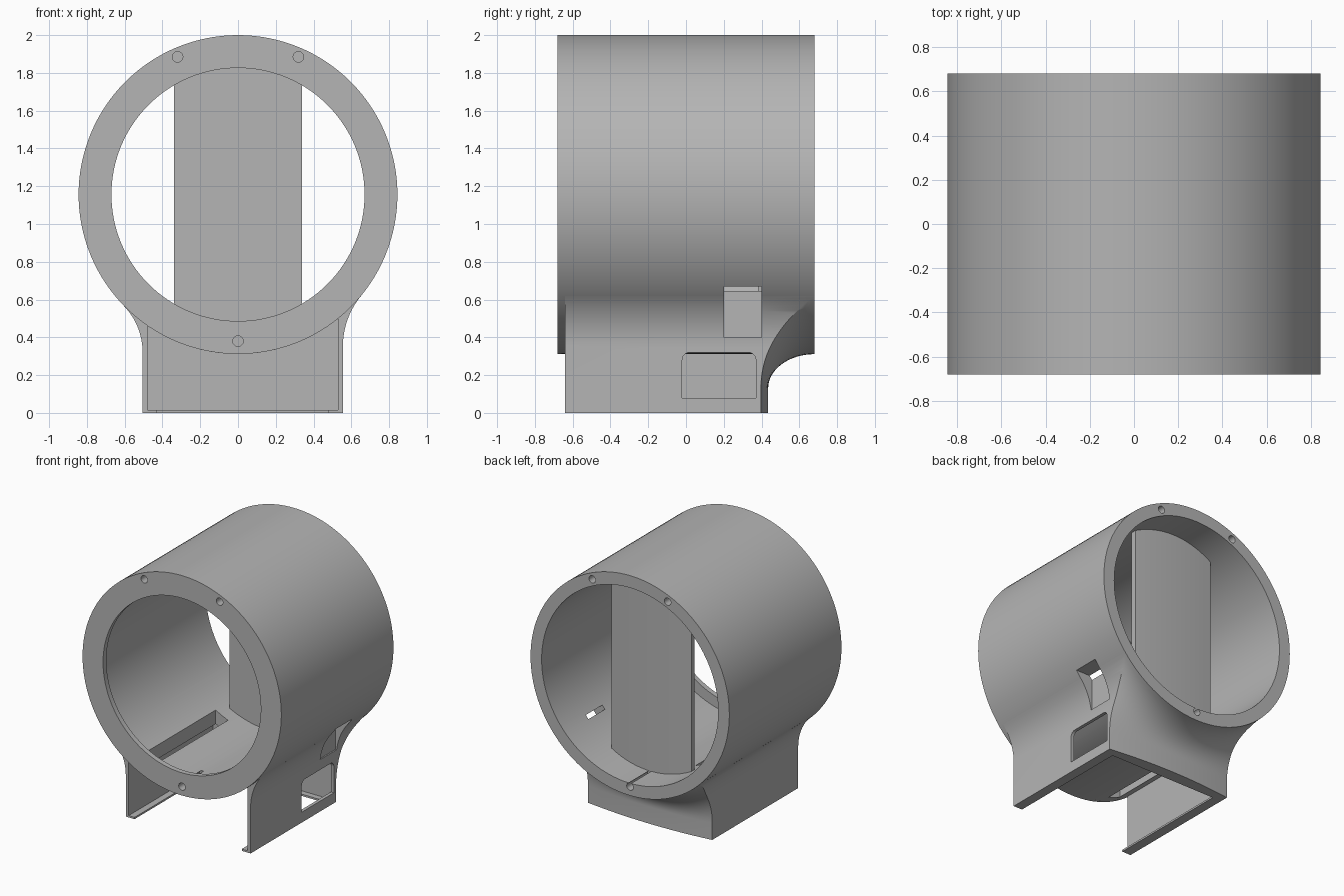
import bpy, bmesh, math

if "Cube" in bpy.data.objects:
    bpy.data.objects.remove(bpy.data.objects["Cube"])

CZ, R_OUT, R_BORE, R_LIP = 1.156, 0.844, 0.75, 0.67
Y0, Y1 = -0.68, 0.68

grey = bpy.data.materials.new("grey plastic")
grey.diffuse_color = (0.46, 0.46, 0.46, 1)
grey.use_nodes = True
grey.node_tree.nodes["Principled BSDF"].inputs["Base Color"].default_value = grey.diffuse_color


def finish(name, bm):
    bmesh.ops.recalc_face_normals(bm, faces=bm.faces[:])
    me = bpy.data.meshes.new(name)
    bm.to_mesh(me)
    bm.free()
    me.materials.append(grey)
    ob = bpy.data.objects.new(name, me)
    bpy.context.collection.objects.link(ob)
    return ob


def prism(name, pts, a, b, axis="y"):
    """Extrude a 2D outline: (x, z) along y, or (y, z) along x."""
    bm = bmesh.new()
    put = (lambda p, d: (p[0], d, p[1])) if axis == "y" else (lambda p, d: (d, p[0], p[1]))
    ends = [[bm.verts.new(put(p, d)) for p in pts] for d in (a, b)]
    bm.faces.new(ends[0])
    bm.faces.new(ends[1][::-1])
    n = len(pts)
    for i in range(n):
        j = (i + 1) % n
        bm.faces.new((ends[0][i], ends[0][j], ends[1][j], ends[1][i]))
    return finish(name, bm)


def arc(cx, cz, r, a0, a1, n):
    return [(cx + r * math.cos(a0 + (a1 - a0) * i / n),
             cz + r * math.sin(a0 + (a1 - a0) * i / n)) for i in range(n + 1)]


def disc(name, x, z, r, a, b, n):
    return prism(name, arc(x, z, r, 0, 2 * math.pi, n)[:-1], a, b)


def box(name, x0, x1, y0, y1, z0, z1):
    return prism(name, [(x0, z0), (x1, z0), (x1, z1), (x0, z1)], y0, y1)


def combine(ob, other, op):
    mod = ob.modifiers.new(op, "BOOLEAN")
    mod.operation, mod.solver, mod.object = op, "EXACT", other
    bpy.context.view_layer.objects.active = ob
    bpy.ops.object.modifier_apply(modifier=mod.name)
    bpy.data.objects.remove(other)


def tube_z(x, r=R_OUT):
    return CZ - math.sqrt(r * r - x * x)


def back_y(x):
    # gently bowed rear wall shared by base and panel
    return 0.435 - 0.035 * (x / 0.53) ** 2


def flare(side, wall, zc):
    """Wall line rising into a fillet tangent to the tube."""
    d = CZ - zc
    r = (wall ** 2 + d ** 2 - R_OUT ** 2) / (2 * (R_OUT - wall))
    end = math.pi - math.atan2(d, wall + r)
    return [(side * wall, 0)] + [(side * x, z) for x, z in arc(wall + r, zc, r, math.pi, end, 16)]


# Base block with flared sides
right, left = flare(1, 0.555, 0.35), flare(-1, 0.505, 0.32)
base = prism("base", right + [(0.4, 0.9), (-0.4, 0.9)] + left[::-1], -0.64, Y1)

# Rear scoop curving from the bowed wall up to the tube's underside
bm = bmesh.new()
rows, NX, NT = [], 28, 16
for i in range(NX + 1):
    x = -0.7 + 1.4 * i / NX
    yb, zt, z0 = back_y(x), tube_z(x) - 0.001, 0.13
    pts = [(0.8, -0.1), (yb, -0.1)]
    for k in range(NT + 1):
        t = math.pi / 2 * k / NT
        pts.append((yb + (Y1 - yb) * (1 - math.cos(t)), z0 + (zt - z0) * math.sin(t)))
    pts.append((0.8, zt))
    rows.append([bm.verts.new((x, y, z)) for y, z in pts])
for a, b in zip(rows, rows[1:]):
    for k in range(len(a)):
        j = (k + 1) % len(a)
        bm.faces.new((a[k], a[j], b[j], b[k]))
bm.faces.new(rows[0])
bm.faces.new(rows[-1][::-1])
combine(base, finish("scoop", bm), "DIFFERENCE")

# Tube body joined to the base
body = disc("tube_housing", 0, CZ, R_OUT, Y0, Y1, 128)
combine(body, base, "UNION")

# Cavity under the tube, open to the front, and the opening in its floor
top = [(x, tube_z(x)) for x in [0.53 - 1.01 * i / 24 for i in range(25)]]
combine(body, prism("cavity", [(-0.48, 0.014), (0.53, 0.014)] + top, -0.66, 0.385), "DIFFERENCE")
# keep the front ring intact: only the floor strip is opened
combine(body, box("floor_opening", -0.43, 0.48, -0.7, 0.34, -0.1, 0.05), "DIFFERENCE")

# Bore with a narrower front lip
combine(body, disc("bore", 0, CZ, R_BORE, -0.64, 0.8, 128), "DIFFERENCE")
combine(body, disc("lip_bore", 0, CZ, R_LIP, -0.8, -0.6, 128), "DIFFERENCE")

# Cable slot through the bore floor
combine(body, box("cable_slot", -0.375, -0.27, -0.6, 0.265, 0.3, 0.6), "DIFFERENCE")

# Rounded window in the right wall
win = [(-0.02, 0.08), (0.37, 0.08)] + arc(0.33, 0.28, 0.04, 0, math.pi / 2, 6) \
    + arc(0.02, 0.28, 0.04, math.pi / 2, math.pi, 6)
combine(body, prism("window", win, 0.5, 0.7, "x"), "DIFFERENCE")

# Square notch into the bore above the window
combine(body, box("side_notch", 0.548, 0.8, 0.20, 0.40, 0.40, 0.67), "DIFFERENCE")

# Screw holes in both end rings
for x, z, depth in ((-0.32, 1.885, 0.25), (0.32, 1.885, 0.25), (0, 0.38, 0.25)):
    for y, s in ((Y0, 1), (Y1, -1)):
        a, b = sorted((y - s * 0.05, y + s * depth))
        combine(body, disc("screw_hole", x, z, 0.028, a, b, 20), "DIFFERENCE")

# Upright panel across the bore, bowed at the back
bm = bmesh.new()
rows = []
for i in range(17):
    x = -0.34 + 0.68 * i / 16
    lo = tube_z(x, 0.765)
    hi = 2 * CZ - lo
    rows.append([bm.verts.new((x, y, z)) for y, z in
                 ((0.38, lo), (back_y(x), lo), (back_y(x), hi), (0.38, hi))])
for a, b in zip(rows, rows[1:]):
    for k in range(4):
        j = (k + 1) % 4
        bm.faces.new((a[k], a[j], b[j], b[k]))
bm.faces.new(rows[0])
bm.faces.new(rows[-1][::-1])
panel = finish("upright_panel", bm)

# Smooth curved faces, keep edges crisp
for ob in (body, panel):
    bpy.ops.object.select_all(action="DESELECT")
    ob.select_set(True)
    bpy.context.view_layer.objects.active = ob
    bpy.ops.object.shade_smooth_by_angle(angle=math.radians(25))
